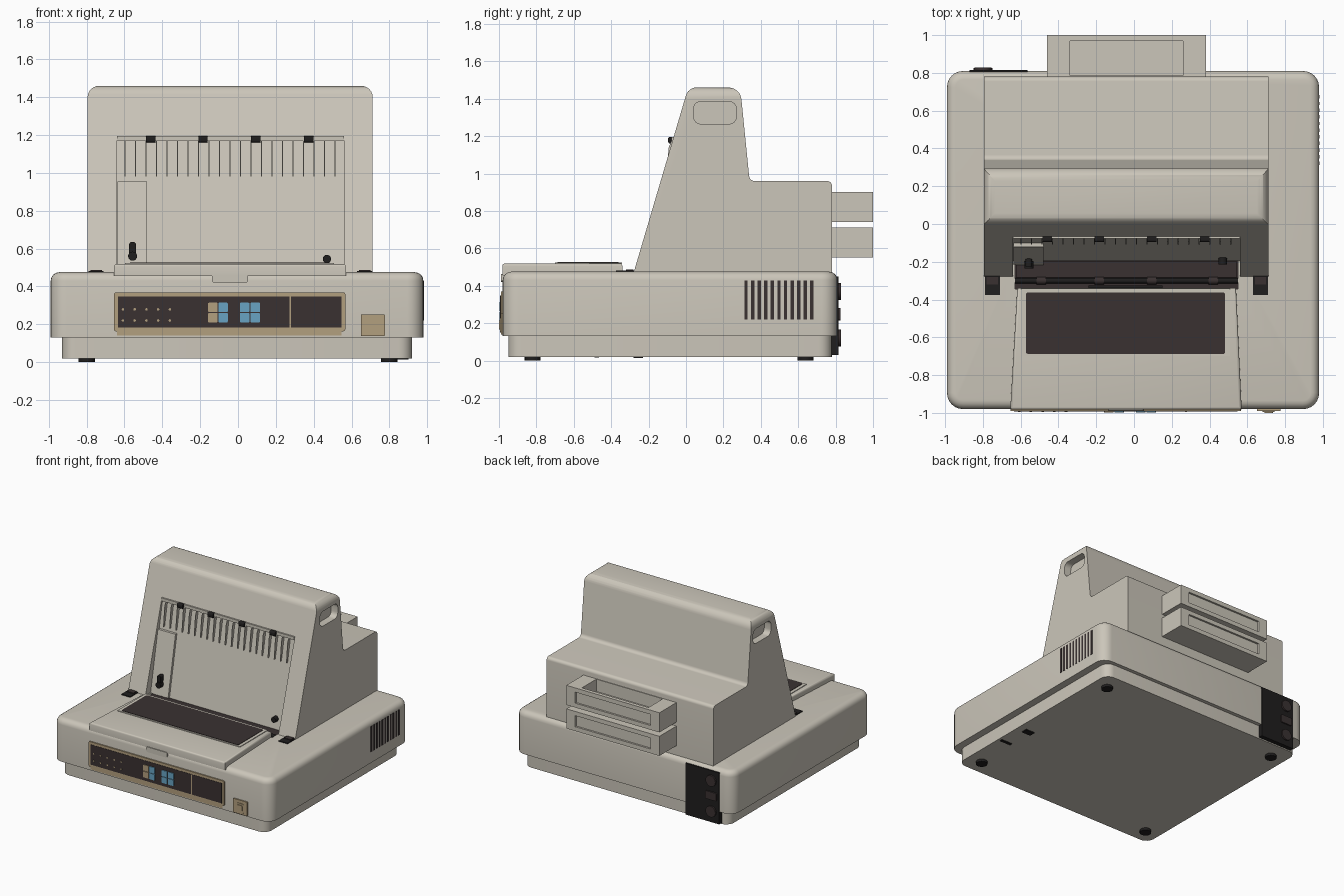
import bpy, bmesh, math
from mathutils import Vector

if "Cube" in bpy.data.objects:
    bpy.data.objects.remove(bpy.data.objects["Cube"])


def material(name, rgb):
    m = bpy.data.materials.new(name)
    m.diffuse_color = (*rgb, 1)
    m.use_nodes = True
    m.node_tree.nodes["Principled BSDF"].inputs["Base Color"].default_value = m.diffuse_color
    return m


BODY = material("warm grey plastic", (0.60, 0.565, 0.49))
BROWN = material("dark brown", (0.042, 0.031, 0.031))
BLACK = material("black", (0.014, 0.013, 0.013))
TAN = material("tan", (0.45, 0.35, 0.21))
BLUE = material("button blue", (0.14, 0.37, 0.55))


def fillet(corners, seg=6):
    """Round a polygon given as (a, b, radius) corners."""
    out = []
    n = len(corners)
    for i, (a, b, r) in enumerate(corners):
        p = Vector((a, b))
        if r == 0:
            out.append(p)
            continue
        u = (Vector(corners[i - 1][:2]) - p).normalized()
        v = (Vector(corners[(i + 1) % n][:2]) - p).normalized()
        half = u.angle(v) / 2
        c = p + (u + v).normalized() * (r / math.sin(half))
        s = p + u * (r / math.tan(half)) - c
        e = p + v * (r / math.tan(half)) - c
        turn = math.atan2(s.x * e.y - s.y * e.x, s.dot(e))
        for k in range(seg + 1):
            t = turn * k / seg
            out.append(c + Vector((s.x * math.cos(t) - s.y * math.sin(t),
                                   s.x * math.sin(t) + s.y * math.cos(t))))
    return out


def prism(name, pts, axis, lo, hi, mat=None):
    """Extrude a flat outline along one axis."""
    place = {"x": lambda p, d: (d, p[0], p[1]),
             "y": lambda p, d: (p[0], d, p[1]),
             "z": lambda p, d: (p[0], p[1], d)}[axis]
    bm = bmesh.new()
    a = [bm.verts.new(place(p, lo)) for p in pts]
    b = [bm.verts.new(place(p, hi)) for p in pts]
    bm.faces.new(a)
    bm.faces.new(b)
    for i in range(len(pts)):
        j = (i + 1) % len(pts)
        bm.faces.new((a[i], a[j], b[j], b[i]))
    bmesh.ops.recalc_face_normals(bm, faces=bm.faces)
    me = bpy.data.meshes.new(name)
    bm.to_mesh(me)
    bm.free()
    ob = bpy.data.objects.new(name, me)
    bpy.context.collection.objects.link(ob)
    if mat:
        me.materials.append(mat)
    return ob


def rect(a0, a1, b0, b1, r=0):
    return fillet([(a0, b0, r), (a1, b0, r), (a1, b1, r), (a0, b1, r)])


def box(name, x0, x1, y0, y1, z0, z1, mat=None, r=0):
    return prism(name, rect(x0, x1, y0, y1, r), "z", z0, z1, mat)


def cylinder(name, axis, a, b, r, lo, hi, mat, n=16):
    pts = [(a + r * math.cos(t * math.tau / n), b + r * math.sin(t * math.tau / n)) for t in range(n)]
    return prism(name, pts, axis, lo, hi, mat)


def boolean(ob, cutter, op="DIFFERENCE"):
    m = ob.modifiers.new("cut", "BOOLEAN")
    m.operation, m.object, m.solver = op, cutter, "EXACT"
    bpy.context.view_layer.objects.active = ob
    bpy.ops.object.modifier_apply(modifier=m.name)
    bpy.data.objects.remove(cutter)


def bevel_top(ob, z, width, seg=4):
    """Round the edge loop lying at height z."""
    bm = bmesh.new()
    bm.from_mesh(ob.data)
    edges = [e for e in bm.edges if all(abs(v.co.z - z) < 1e-4 for v in e.verts)]
    bmesh.ops.bevel(bm, geom=edges, offset=width, segments=seg, profile=0.5, affect="EDGES")
    bm.to_mesh(ob.data)
    bm.free()


# Base shell, plinth and feet
base = box("base_shell", -0.99, 0.98, -0.98, 0.81, 0.13, 0.475, BODY, 0.085)
bevel_top(base, 0.475, 0.045)
boolean(base, box("cut", -0.63, 0.55, -0.345, -0.19, 0.43, 0.6))
box("plinth", -0.93, 0.92, -0.95, 0.78, 0.02, 0.14, BODY, 0.07)
for x in (-0.8, 0.8):
    for y in (-0.82, 0.64):
        cylinder("foot", "z", x, y, 0.043, 0, 0.025, BLACK)
box("underside_slot", 0.80, 0.90, -0.49, -0.465, 0.015, 0.021, BLACK)
box("underside_slot", 0.78, 0.86, -0.28, -0.23, 0.013, 0.021, BLACK)

# Tower: side profile limited by a rounded front outline
tower = prism("tower", fillet([(-0.28, 0.47, 0), (0.012, 1.46, 0.06), (0.29, 1.46, 0.07),
                               (0.34, 0.96, 0.03), (0.78, 0.96, 0.025), (0.78, 0.47, 0)]),
              "x", -0.9, 0.9, BODY)
outline = fillet([(-0.795, 0.3, 0), (0.712, 0.3, 0), (0.712, 1.46, 0.06), (-0.795, 1.46, 0.06)])
boolean(tower, prism("cut", outline, "y", -0.6, 1.2), "INTERSECT")
# Wedge recess behind the paper path and side hand grips
boolean(tower, prism("cut", [(-0.6, 0.4), (-0.21, 0.4), (-0.055, 1.19), (-0.6, 1.19)], "x", -0.64, 0.56))
for lo, hi in ((-0.9, -0.735), (0.652, 0.9)):
    boolean(tower, prism("cut", rect(0.04, 0.27, 1.265, 1.385, 0.04), "x", lo, hi))


def panel_y(z):
    return -0.21 + (z - 0.4) * 0.155 / 0.79


# Paper guide: top bar, clips and fins
box("guide_bar", -0.64, 0.56, -0.078, -0.05, 1.17, 1.195, BODY)
for x in (-0.46, -0.185, 0.095, 0.375):
    prism("guide_clip", rect(-0.096, -0.055, 1.16, 1.196, 0.012), "x", x - 0.025, x + 0.025, BLACK)
for i in range(21):
    x = -0.598 + i * 0.0555
    prism("guide_fin", [(panel_y(0.98) + 0.005, 0.98), (panel_y(0.98) - 0.012, 0.98),
                        (-0.092, 1.14), (-0.075, 1.18), (-0.05, 1.18)], "x", x - 0.003, x + 0.003, BODY)

# Small door with lever, and knob
prism("side_door", [(panel_y(z) + d, z) for z, d in ((0.47, 0.005), (0.47, -0.02), (0.955, -0.02), (0.955, 0.005))],
      "x", -0.638, -0.48, BODY)
prism("lever", rect(-0.575, -0.54, 0.545, 0.635, 0.012), "y", -0.225, -0.18, BLACK)
cylinder("lever_knob", "y", -0.557, 0.56, 0.024, -0.235, -0.18, BLACK)
cylinder("release_knob", "y", 0.47, 0.545, 0.022, -0.215, -0.17, BLACK)

# Paper slot with platen and rods
box("platen_bed", -0.63, 0.55, -0.345, -0.19, 0.425, 0.44, BROWN)
box("platen", -0.625, 0.545, -0.282, -0.198, 0.43, 0.465, BROWN)
cylinder("paper_rod", "x", -0.30, 0.465, 0.014, -0.63, 0.55, BLACK, 12)
for x in (-0.49, -0.185, 0.095, 0.42):
    cylinder("rod_roller", "x", -0.30, 0.465, 0.02, x - 0.025, x + 0.025, BROWN, 12)
box("print_head_strip", -0.24, 0.15, -0.342, -0.325, 0.44, 0.475, BLACK)

# Front lid with framed window and pull tab
lid = prism("lid", [(-0.655, -0.982), (0.57, -0.982), (0.54, -0.34), (-0.618, -0.34)], "z", 0.455, 0.519, BODY)
bevel_top(lid, 0.519, 0.014, 3)
box("window_frame", -0.598, 0.508, -0.70, -0.342, 0.515, 0.524, BODY)
box("lid_window", -0.572, 0.483, -0.688, -0.362, 0.52, 0.527, BROWN, 0.012)
prism("lid_pull", rect(-0.138, 0.052, 0.42, 0.462, 0.012), "y", -0.988, -0.96, BODY)

# Hinges beside the tower
for x in (-0.79, 0.63):
    box("hinge", x, x + 0.08, -0.375, -0.27, 0.47, 0.482, BLACK)
    box("hinge_pin", x + 0.01, x + 0.07, -0.32, -0.28, 0.475, 0.488, BROWN)

# Control panel
prism("panel_frame", rect(-0.655, 0.567, 0.163, 0.368, 0.01), "y", -0.990, -0.96, TAN)
prism("panel_lower_strip", rect(-0.64, 0.548, 0.14, 0.165), "y", -0.985, -0.96, TAN)
prism("panel_face", rect(-0.635, 0.547, 0.183, 0.347), "y", -0.992, -0.985, BROWN)
prism("panel_divider", rect(0.271, 0.281, 0.183, 0.347), "y", -0.994, -0.985, TAN)
for x, mat in ((-0.158, TAN), (-0.104, BLUE), (0.01, BLUE), (0.066, BLUE)):
    for z in (0.21, 0.264):
        prism("panel_button", rect(x, x + 0.05, z, z + 0.05, 0.005), "y", -0.998, -0.985, mat)
for i in range(5):
    for z in (0.22, 0.279):
        cylinder("indicator", "y", -0.608 + i * 0.062, z, 0.007, -0.994, -0.985, TAN, 8)

# Power switch
prism("switch_plate", rect(0.65, 0.776, 0.138, 0.252, 0.004), "y", -0.990, -0.96, TAN)
prism("switch_rim", rect(0.68, 0.745, 0.15, 0.228, 0.012), "y", -0.994, -0.96, TAN)
prism("switch_button", rect(0.69, 0.735, 0.165, 0.215, 0.008), "y", -1.0, -0.96, TAN)

# Side vents
for i in range(11):
    y = 0.312 + i * 0.0352
    box("side_vent", 0.975, 0.983, y, y + 0.018, 0.22, 0.428, BROWN)

# Rear trays with inset backs; the upper one is open on top
for name, z in (("lower_rear_tray", 0.55), ("upper_rear_tray", 0.742)):
    tray = box(name, -0.46, 0.38, 0.77, 1.0, z, z + 0.16, BODY)
    boolean(tray, prism("cut", rect(-0.38, 0.30, z + 0.035, z + 0.125), "y", 0.985, 1.1))
    if z > 0.7:
        boolean(tray, box("cut", -0.34, 0.26, 0.785, 0.97, z + 0.06, z + 0.3))

# Rear power panel
prism("power_panel", rect(-0.87, -0.565, 0.03, 0.45), "y", 0.74, 0.815, BLACK)
cylinder("fuse_cap", "y", -0.80, 0.37, 0.045, 0.80, 0.828, BROWN)
prism("power_socket", rect(-0.85, -0.75, 0.215, 0.28, 0.01), "y", 0.80, 0.825, BROWN)
cylinder("data_socket", "y", -0.80, 0.12, 0.045, 0.80, 0.828, BROWN)

# Smooth the rounded areas, keep hard edges crisp
for ob in bpy.context.scene.objects:
    ob.select_set(True)
bpy.context.view_layer.objects.active = base
bpy.ops.object.shade_smooth_by_angle(angle=math.radians(32))
